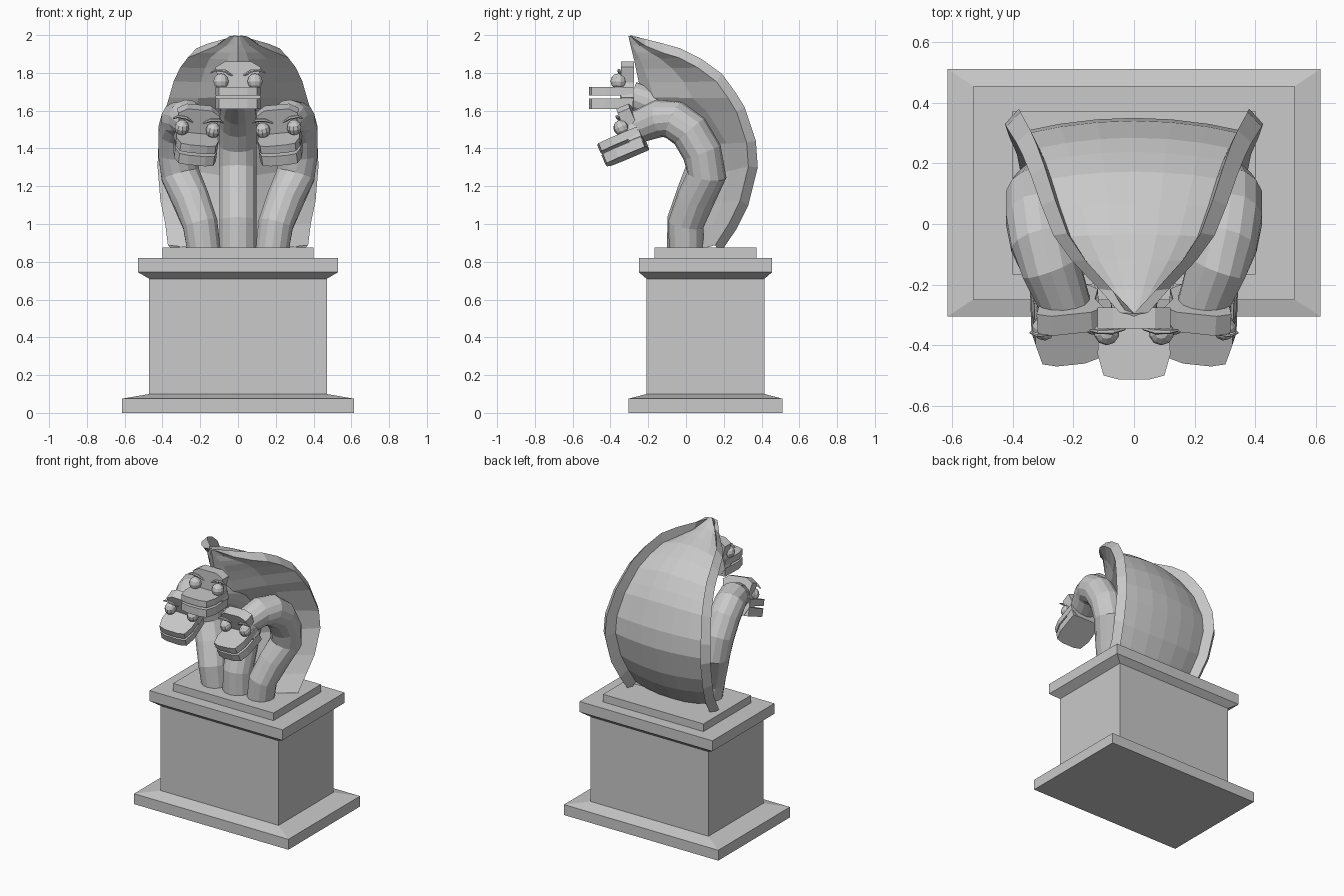
import bpy, bmesh, math
from mathutils import Vector, Matrix, Euler

cube = bpy.data.objects.get("Cube")
if cube:
    bpy.data.objects.remove(cube)

stone = bpy.data.materials.new("grey_stone")
stone.use_nodes = True
GREY = (0.585, 0.585, 0.585, 1)
stone.diffuse_color = GREY
stone.node_tree.nodes["Principled BSDF"].inputs["Base Color"].default_value = GREY


def finish(name, bm, matrix=Matrix()):
    bm.transform(matrix)
    bmesh.ops.recalc_face_normals(bm, faces=bm.faces)
    mesh = bpy.data.meshes.new(name)
    bm.to_mesh(mesh)
    bm.free()
    mesh.materials.append(stone)
    obj = bpy.data.objects.new(name, mesh)
    bpy.context.collection.objects.link(obj)


def loft(name, rings, matrix=Matrix()):
    """Skin a list of equal-length closed rings and cap both ends."""
    bm = bmesh.new()
    rows = [[bm.verts.new(p) for p in ring] for ring in rings]
    n = len(rows[0])
    for a, b in zip(rows, rows[1:]):
        for i in range(n):
            j = (i + 1) % n
            bm.faces.new((a[i], a[j], b[j], b[i]))
    bm.faces.new(rows[0])
    bm.faces.new(rows[-1])
    finish(name, bm, matrix)


def tube(name, path, radii, sides=14, matrix=Matrix()):
    """Round tube along a list of points."""
    pts = [Vector(p) for p in path]
    rings = []
    for i, p in enumerate(pts):
        t = (pts[min(i + 1, len(pts) - 1)] - pts[max(i - 1, 0)]).normalized()
        ref = Vector((1, 0, 0)) if abs(t.x) < 0.8 else Vector((0, 0, 1))
        u = (ref - t * ref.dot(t)).normalized()
        v = t.cross(u)
        angles = [2 * math.pi * (k + 0.5) / sides for k in range(sides)]
        rings.append([p + (u * math.cos(a) + v * math.sin(a)) * radii[i] for a in angles])
    loft(name, rings, matrix)


# Pedestal: moulded plinth, body, cornice and top slab
MID_Y = 0.103
steps = [(0.615, 0.408, 0), (0.615, 0.408, 0.075), (0.47, 0.312, 0.10),
         (0.47, 0.312, 0.71), (0.53, 0.353, 0.745), (0.53, 0.353, 0.82),
         (0.40, 0.27, 0.82), (0.40, 0.27, 0.875)]
loft("pedestal", [[(sx * hx, MID_Y + sy * hy, z)
                   for sx, sy in ((-1, -1), (1, -1), (1, 1), (-1, 1))]
                  for hx, hy, z in steps])

# Hood: rim point (x, y, z) and front ridge point (y, z) at each station
stations = [((0.03, -0.295, 2.00), (-0.305, 1.995)), ((0.10, -0.22, 1.98), (-0.295, 1.95)),
            ((0.19, -0.12, 1.955), (-0.285, 1.91)), ((0.25, -0.03, 1.93), (-0.275, 1.87)),
            ((0.29, 0.08, 1.875), (-0.265, 1.82)), ((0.325, 0.19, 1.795), (-0.25, 1.75)),
            ((0.35, 0.26, 1.70), (-0.23, 1.67)), ((0.372, 0.31, 1.62), (-0.10, 1.59)),
            ((0.405, 0.37, 1.44), (0.07, 1.42)), ((0.41, 0.38, 1.30), (0.10, 1.25)),
            ((0.395, 0.33, 1.10), (0.06, 1.10)), ((0.37, 0.265, 0.97), (0.02, 0.97)),
            ((0.355, 0.18, 0.845), (0.0, 0.845))]
FOCUS = Vector((0, -0.12, 1.35))
rings = []
for i, (rim, ridge) in enumerate(stations):
    r, f = Vector(rim), Vector((0, *ridge))
    wide = r.x
    # The back sheet is sunk below the rim, towards the middle of the curl
    inward = FOCUS - r
    inward.x = 0
    inward = inward.normalized() * min(1, (i + 0.2) / 1.6)
    half = [r + Vector((0.016, 0, 0)) + inward * 0.05, r + Vector((-0.03, 0, 0))]
    for frac, depth in ((0.84, 0.07), (0.6, 0.05), (0.3, 0.035)):
        half.append(Vector((wide * frac, r.y, r.z)) + inward * depth)
    front = []
    for frac, pull in ((0.22, 0.13), (0.6, 0.58)):
        p = f.lerp(half[0], pull)
        p.x = wide * frac
        front.append(p)
    mirror = [Vector((-p.x, p.y, p.z)) for p in front + half]
    back_mid = Vector((0, r.y, r.z)) + inward * 0.03
    rings.append([f] + front + half + [back_mid] + mirror[::-1])
loft("hood", rings)


def slab(name, outline, z0, z1, matrix):
    """Mirrored plan outline given on its +x side, raised from z0 to z1."""
    plan = outline + [(-x, y) for x, y in reversed(outline)]
    loft(name, [[(x, y, z) for x, y in plan] for z in (z0, z1)], matrix)


def head(name, matrix):
    # Skull plate with a flared brow
    side = [(0.08, -0.09), (0.12, -0.03), (0.10, 0.05), (0.12, 0.13), (0.07, 0.16)]
    outline = side + [(-x, z) for x, z in reversed(side)]
    loft(name + "_skull", [[(x, y, z) for x, z in outline] for y in (-0.045, 0.025)], matrix)
    # Open jaws joined at the back of the mouth
    jaw = [(0.115, 0.02), (0.12, -0.13), (0.10, -0.20), (0.05, -0.213)]
    slab(name + "_upper_jaw", jaw, -0.02, 0.025, matrix)
    slab(name + "_lower_jaw", jaw, -0.09, -0.035, matrix)
    slab(name + "_mouth", [(0.10, 0.02), (0.10, -0.05)], -0.04, -0.01, matrix)
    for s, label in ((1, "left"), (-1, "right")):
        bm = bmesh.new()
        bmesh.ops.create_uvsphere(bm, u_segments=10, v_segments=6, radius=0.042)
        finish(f"{name}_{label}_eye", bm, matrix @ Matrix.Translation((s * 0.09, -0.058, 0.055)))
        brow = [(s * 0.03, -0.045, 0.085), (s * 0.07, -0.055, 0.11),
                (s * 0.12, -0.055, 0.115), (s * 0.145, -0.05, 0.10)]
        tube(f"{name}_{label}_brow", brow, (0.005, 0.009, 0.008, 0.004), 6, matrix)


# Middle neck and head
tube("middle_neck", [(0, 0.0, 0.86), (0, 0.0, 1.02), (0, 0.05, 1.16), (0, 0.10, 1.30),
                     (0, 0.08, 1.42), (0, 0.0, 1.53), (0, -0.11, 1.61), (0, -0.29, 1.68)],
     (0.1, 0.1, 0.1, 0.1, 0.1, 0.1, 0.095, 0.075))
head("middle_head", Matrix.Translation((0, -0.30, 1.70)))

# Side necks and heads, mirrored
for s, label in ((1, "left"), (-1, "right")):
    path = [(0.18, 0.0, 0.86), (0.20, 0.0, 1.0), (0.25, 0.05, 1.13), (0.305, 0.11, 1.26),
            (0.32, 0.085, 1.38), (0.32, 0.02, 1.49), (0.305, -0.06, 1.55),
            (0.275, -0.14, 1.56), (0.225, -0.27, 1.51)]
    tube(label + "_neck", [(s * x, y, z) for x, y, z in path],
         (0.09, 0.095, 0.1, 0.105, 0.105, 0.105, 0.105, 0.1, 0.085))
    turn = Euler((math.radians(23), math.radians(-5 * s), math.radians(-6 * s)))
    narrow = Matrix.Diagonal((0.93, 1, 1, 1))
    head(label + "_head", Matrix.Translation((s * 0.225, -0.26, 1.475))
         @ turn.to_matrix().to_4x4() @ narrow)
